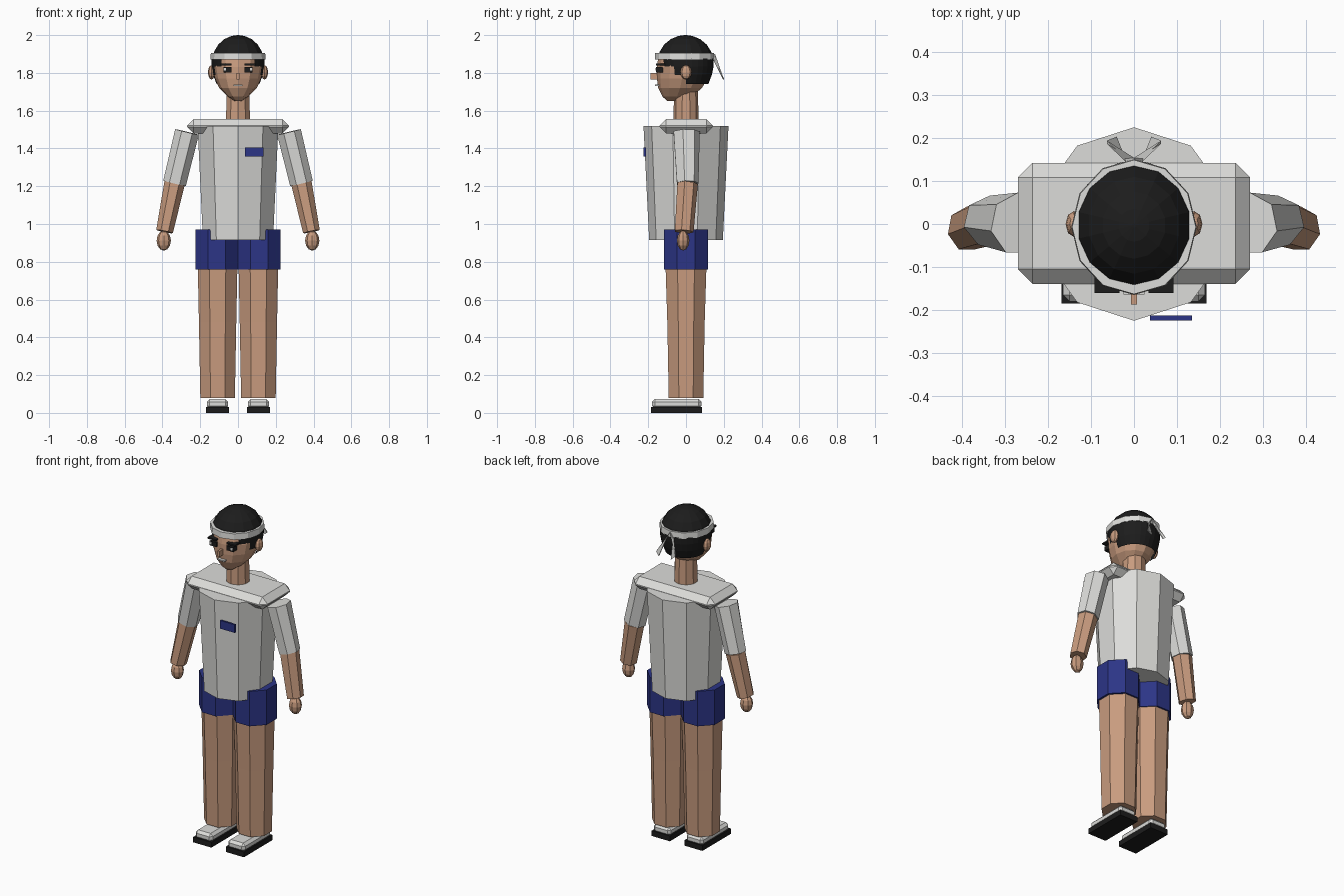
import bpy, bmesh, math
from mathutils import Vector, Matrix

if "Cube" in bpy.data.objects:
    bpy.data.objects.remove(bpy.data.objects["Cube"])


def material(name, rgb):
    m = bpy.data.materials.new(name)
    m.diffuse_color = (*rgb, 1)
    m.use_nodes = True
    m.node_tree.nodes["Principled BSDF"].inputs["Base Color"].default_value = m.diffuse_color
    return m


SKIN = material("skin", (0.58, 0.33, 0.21))
WHITE = material("white cloth", (0.72, 0.72, 0.70))
BLUE = material("navy blue", (0.025, 0.035, 0.24))
BLACK = material("black", (0.012, 0.012, 0.012))


def finish(name, bm, mat):
    bmesh.ops.recalc_face_normals(bm, faces=bm.faces)
    me = bpy.data.meshes.new(name)
    bm.to_mesh(me)
    bm.free()
    me.materials.append(mat)
    ob = bpy.data.objects.new(name, me)
    bpy.context.collection.objects.link(ob)
    return ob


def loft(name, mat, rings, n, phase=0.0, caps=True, keep=None):
    """Rings are (x, y, z, rx, ry), set square to the line from first to last."""
    bm = bmesh.new()
    zax = (Vector(rings[-1][:3]) - Vector(rings[0][:3])).normalized()
    if len(rings) > 2:
        zax = Vector((0, 0, 1))
    xax = Vector((0, 1, 0)).cross(zax).normalized()
    yax = zax.cross(xax)
    loops = []
    for x, y, z, rx, ry in rings:
        loops.append([bm.verts.new(Vector((x, y, z))
                      + xax * rx * math.sin(math.tau * (i + phase) / n)
                      + yax * ry * math.cos(math.tau * (i + phase) / n)) for i in range(n)])
    for a, b in zip(loops, loops[1:]):
        for i in range(n):
            j = (i + 1) % n
            bm.faces.new((a[i], a[j], b[j], b[i]))
    if caps:
        bm.faces.new(loops[0])
        bm.faces.new(loops[-1])
    if keep:
        drop = [f for f in bm.faces if not keep(f.calc_center_median())]
        bmesh.ops.delete(bm, geom=drop, context='FACES')
    return finish(name, bm, mat)


def box(name, mat, lo, hi, bevel=0.0):
    bm = bmesh.new()
    lo, hi = Vector(lo), Vector(hi)
    bmesh.ops.create_cube(bm, size=1, matrix=Matrix.Translation((lo + hi) / 2)
                          @ Matrix.Diagonal((*(hi - lo), 1)))
    if bevel:
        bmesh.ops.bevel(bm, geom=bm.edges[:], offset=bevel, segments=1, affect='EDGES')
    return finish(name, bm, mat)


def ball(name, mat, c, r, seg, rows):
    bm = bmesh.new()
    bmesh.ops.create_uvsphere(bm, u_segments=seg, v_segments=rows, radius=1,
                              matrix=Matrix.Translation(c) @ Matrix.Diagonal((*r, 1)))
    return finish(name, bm, mat)


# Shirt body, shoulder yoke and chest badge
loft("shirt_body", WHITE, [(0, 0, 0.915, 0.195, 0.195), (0, 0, 1.52, 0.225, 0.225)], 10)
box("shoulder_yoke", WHITE, (-0.27, -0.139, 1.48), (0.27, 0.142, 1.555), 0.034)
box("chest_badge", BLUE, (0.037, -0.224, 1.357), (0.135, -0.213, 1.406))

# Neck and head
loft("neck", SKIN, [(0, 0, 1.53, 0.067, 0.067), (0, 0, 1.71, 0.063, 0.063)], 10)
profile = [(1.652, 0.02, -0.1, -0.02), (1.675, 0.055, -0.125, 0.03),
           (1.72, 0.1, -0.147, 0.085), (1.77, 0.122, -0.154, 0.112),
           (1.83, 0.133, -0.155, 0.13), (1.89, 0.128, -0.145, 0.13)]
loft("head", SKIN, [(0, (f + b) / 2, z, w, (b - f) / 2) for z, w, f, b in profile], 12)

# Hair: round cap above the band, shell around the back and sides below it
dome = [(0, -0.003, 1.86 + 0.14 * math.sin(a), 0.14 * math.cos(a), 0.147 * math.cos(a))
        for a in [math.radians(d) for d in (5, 22, 40, 58, 75, 88)]]
loft("hair_cap", BLACK, dome, 14)
shell = [(0, 0, 1.74, 0.113, 0.118), (0, 0, 1.79, 0.132, 0.137),
         (0, 0, 1.835, 0.139, 0.146), (0, -0.003, 1.875, 0.14, 0.15)]
loft("hair_back", BLACK, shell, 28, caps=False,
     keep=lambda c: c.y > (-0.115 if c.z > 1.84 else -0.07 if c.z > 1.78 else 0.0))

# Headband with two tied tails
loft("headband", WHITE, [(0, -0.007, 1.87, 0.146, 0.158), (0, -0.007, 1.905, 0.144, 0.156)], 12)
for s, side in ((-1, "left"), (1, "right")):
    bm = bmesh.new()
    pts = [(0, 0.147, 1.9), (s * 0.02, 0.145, 1.868),
           (s * 0.04, 0.196, 1.765), (s * 0.063, 0.187, 1.785)]
    front = [bm.verts.new(p) for p in pts]
    back = [bm.verts.new((x, y + 0.007, z)) for x, y, z in pts]
    bm.faces.new(front)
    bm.faces.new(back)
    for i in range(4):
        j = (i + 1) % 4
        bm.faces.new((front[i], front[j], back[j], back[i]))
    finish(side + "_band_tail", bm, WHITE)

# Nose and mouth
box("nose", SKIN, (-0.007, -0.187, 1.765), (0.007, -0.145, 1.8))
box("mouth", WHITE, (-0.024, -0.164, 1.731), (0.024, -0.14, 1.738))

for s, side in ((-1, "left"), (1, "right")):
    def span(name, mat, x0, x1, y0, y1, z0, z1, bevel=0.0):
        a, b = sorted((s * x0, s * x1))
        box(side + name, mat, (a, y0, z0), (b, y1, z1), bevel)

    # Eyes, brows and ears
    span("_eye", BLACK, 0.034, 0.078, -0.158, -0.12, 1.803, 1.83)
    span("_eye_white", WHITE, 0.064, 0.076, -0.161, -0.157, 1.812, 1.826)
    span("_brow", BLACK, 0.034, 0.092, -0.16, -0.11, 1.84, 1.849)
    ball(side + "_ear", SKIN, (s * 0.14, 0, 1.803), (0.019, 0.03, 0.038), 8, 6)

    # Sleeve, forearm and hand
    shoulder, elbow, wrist = (s * 0.27, 0, 1.487), (s * 0.336, 0.006, 1.215), (s * 0.389, -0.012, 0.96)
    loft(side + "_sleeve", WHITE, [(*elbow, 0.063, 0.06), (*shoulder, 0.066, 0.073)], 7)
    loft(side + "_forearm", SKIN, [(*wrist, 0.046, 0.052), (*elbow, 0.056, 0.057)], 7)
    ball(side + "_hand", SKIN, (s * 0.393, -0.015, 0.912), (0.038, 0.033, 0.053), 8, 6)

    # Shorts leg and bare leg
    loft(side + "_shorts_leg", BLUE, [(s * 0.1125, 0, 0.76, 0.121, 0.127),
                                      (s * 0.1125, 0, 0.97, 0.121, 0.127)], 8, 0.5)
    loft(side + "_leg", SKIN, [(s * 0.108, 0, 0.08, 0.099, 0.099), (s * 0.108, 0, 0.48, 0.107, 0.107),
                               (s * 0.108, 0, 0.8, 0.114, 0.118)], 8, 0.5)

    # Shoe sole and upper
    span("_shoe_sole", BLACK, 0.048, 0.169, -0.185, 0.085, 0, 0.032)
    span("_shoe_upper", WHITE, 0.052, 0.165, -0.18, 0.082, 0.022, 0.073, 0.015)
